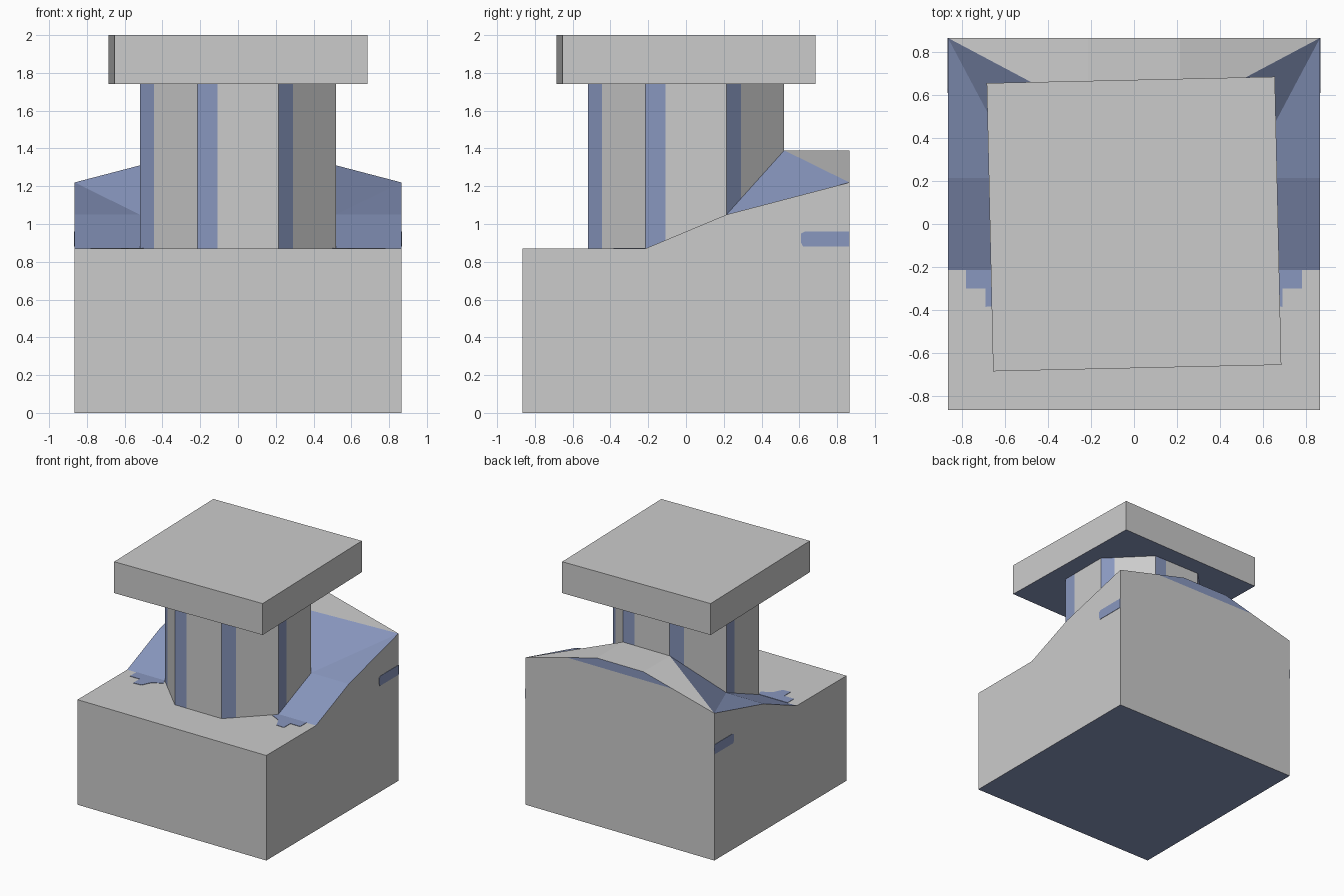
import bpy, bmesh, math
from mathutils import Vector

cube = bpy.data.objects.get("Cube")
if cube:
    bpy.data.objects.remove(cube, do_unlink=True)


def material(name, rgb):
    m = bpy.data.materials.new(name)
    m.use_nodes = True
    m.diffuse_color = (*rgb, 1)
    m.node_tree.nodes["Principled BSDF"].inputs["Base Color"].default_value = (*rgb, 1)
    return m


MATS = [material("pale grey", (0.6, 0.6, 0.6)), material("slate blue", (0.25, 0.31, 0.52))]
GREY, BLUE = 0, 1


def build(name, polygons, recalc=True):
    """Make an object from (points, colour index) polygons."""
    bm = bmesh.new()
    for points, colour in polygons:
        face = bm.faces.new([bm.verts.new(p) for p in points])
        face.material_index = colour
    bmesh.ops.remove_doubles(bm, verts=bm.verts, dist=0.0005)
    if recalc:
        bmesh.ops.recalc_face_normals(bm, faces=bm.faces)
    mesh = bpy.data.meshes.new(name)
    bm.to_mesh(mesh)
    bm.free()
    for m in MATS:
        mesh.materials.append(m)
    obj = bpy.data.objects.new(name, mesh)
    bpy.context.collection.objects.link(obj)
    return obj


def plate(name, outline, offset):
    """Thin blue plate: an outline extruded along an offset."""
    base = [Vector(p) for p in outline]
    top = [p + Vector(offset) for p in base]
    n = len(base)
    polys = [(base, BLUE), (top, BLUE)]
    polys += [((base[i], base[(i + 1) % n], top[(i + 1) % n], top[i]), BLUE) for i in range(n)]
    return build(name, polys)


# Main dimensions
W, R, H = 0.865, 0.52, 0.215
LOW, MID, CORNER, HIGH = 0.87, 1.05, 1.22, 1.39
CAP_Z, TOP = 1.74, 2.0


def mirror(points):
    return [(-x, y, z) for x, y, z in points]


# Plinth: block whose top climbs around the column toward the back
front_corner, back_corner = (W, -W, LOW), (W, W, CORNER)
side_front, side_back = (W, -H, LOW), (W, H, MID)
foot_front, foot_side = (H, -R, LOW), (R, -H, LOW)
foot_rear, foot_back = (R, H, MID), (H, R, HIGH)
ridge = (H, W, HIGH)
band_end = (0.48, W, CORNER + (HIGH - CORNER) * (W - 0.48) / (W - H))
floor_front, floor_back = (W, -W, 0), (W, W, 0)

half = [
    ([foot_side, front_corner, side_front], GREY),
    ([foot_front, front_corner, foot_side], GREY),
    ([foot_side, side_front, side_back, foot_rear], BLUE),
    ([foot_rear, side_back, back_corner], BLUE),
    ([foot_rear, back_corner, foot_back], BLUE),
    ([foot_back, back_corner, band_end, ridge], GREY),
    ([floor_front, floor_back, back_corner, side_back, side_front, front_corner], GREY),
]


def across(points, colour):
    """Polygon that spans both sides of the centre line."""
    return points + mirror(points)[::-1], colour


plinth = half + [(mirror(p), c) for p, c in half] + [
    across([foot_front, front_corner], GREY),
    across([foot_back, ridge], GREY),
    across([floor_front, front_corner], GREY),
    across([floor_back, back_corner, band_end], GREY),
    across([band_end, ridge], BLUE),
    across([floor_front, floor_back], BLUE),
]
build("plinth", plinth)

# Octagonal column: the first quarter of each side is a blue stripe
feet = [foot_front, foot_side, foot_rear, foot_back]
feet = [Vector(p) for p in feet + mirror(feet)[::-1]]
column = []
for i, a in enumerate(feet):
    b = feet[(i + 1) % len(feet)]
    split = a.lerp(b, 0.25)
    for p, q, colour in ((a, split, BLUE), (split, b, GREY)):
        column.append(((p, q, (q.x, q.y, CAP_Z), (p.x, p.y, CAP_Z)), colour))
build("column", column, recalc=False)

# Cap slab: slightly turned, blue underneath
bpy.ops.mesh.primitive_cube_add(size=1, location=(0, 0, (CAP_Z + TOP) / 2),
                                rotation=(0, 0, math.radians(1.28)))
cap = bpy.context.object
cap.name = "cap_slab"
cap.scale = (1.34, 1.34, TOP - CAP_Z)
for m in MATS:
    cap.data.materials.append(m)
for face in cap.data.polygons:
    face.material_index = BLUE if face.normal.z < -0.5 else GREY

# Ragged blue edges spilling from the slopes, and short stripes on the sides
ragged = [(0.52, -0.215), (0.50, -0.26), (0.58, -0.30), (0.62, -0.38),
          (0.69, -0.385), (0.69, -0.30), (0.78, -0.30), (0.78, -0.215)]
stripe = [(W, 0.88), (0.62, 0.88), (0.61, 0.90), (0.61, 0.95), (0.63, 0.96), (W, 0.96)]
for side, s in (("left", 1), ("right", -1)):
    plate(side + "_ragged_edge", [(s * x, y, LOW - 0.001) for x, y in ragged], (0, 0, 0.004))
    plate(side + "_side_stripe", [(s * (W - 0.001), y, z) for y, z in stripe], (s * 0.004, 0, 0))
